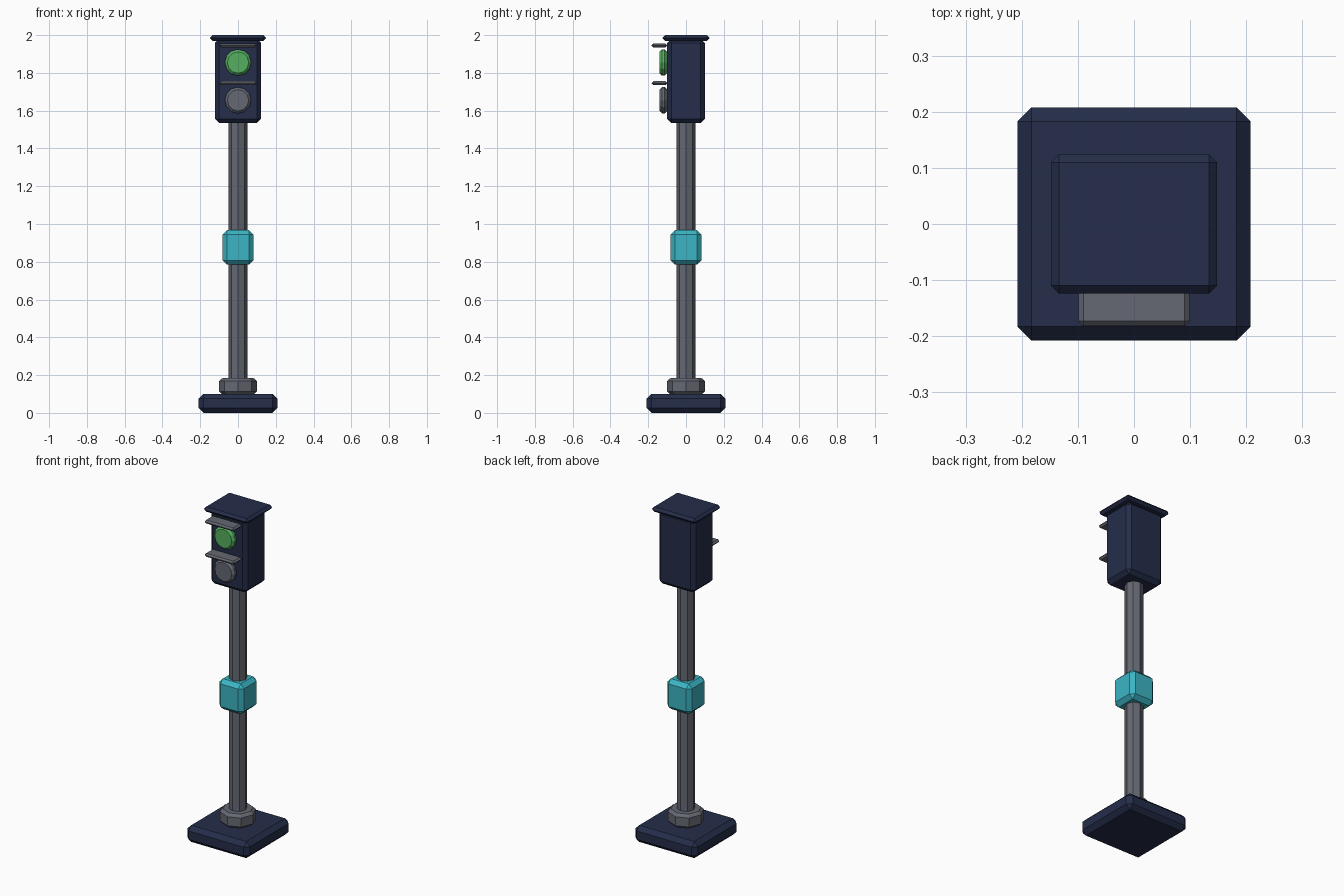
import bpy, bmesh
from math import pi
from mathutils import Matrix

if "Cube" in bpy.data.objects:
    bpy.data.objects.remove(bpy.data.objects["Cube"])


def material(name, rgb):
    m = bpy.data.materials.new(name)
    m.diffuse_color = (*rgb, 1)
    m.use_nodes = True
    m.node_tree.nodes["Principled BSDF"].inputs["Base Color"].default_value = m.diffuse_color
    return m


NAVY = material("navy", (0.018, 0.027, 0.069))
GREY = material("grey", (0.13, 0.14, 0.17))
TEAL = material("teal", (0.045, 0.46, 0.55))
GREEN = material("green", (0.09, 0.43, 0.114))


def finish(name, bm, mat, bevel, rim_only=False):
    """Chamfer the edges with one flat segment and link the object."""
    if bevel:
        edges = bm.edges[:]
        if rim_only:
            edges = [e for e in edges if any(len(f.verts) > 4 for f in e.link_faces)]
        bmesh.ops.bevel(bm, geom=edges, offset=bevel, segments=1,
                        affect='EDGES', clamp_overlap=True)
    bmesh.ops.recalc_face_normals(bm, faces=bm.faces)
    mesh = bpy.data.meshes.new(name)
    bm.to_mesh(mesh)
    bm.free()
    mesh.materials.append(mat)
    bpy.context.collection.objects.link(bpy.data.objects.new(name, mesh))


def box(name, low, high, mat, bevel):
    bm = bmesh.new()
    size = [b - a for a, b in zip(low, high)]
    mid = [(a + b) / 2 for a, b in zip(low, high)]
    bmesh.ops.create_cube(bm, size=1, matrix=Matrix.Translation(mid) @ Matrix.Diagonal((*size, 1)))
    finish(name, bm, mat, bevel)


def cylinder(name, centre, radius, depth, sides, mat, bevel=0, tilt=0):
    bm = bmesh.new()
    bmesh.ops.create_cone(bm, cap_ends=True, segments=sides, radius1=radius, radius2=radius,
                          depth=depth, matrix=Matrix.Translation(centre) @ Matrix.Rotation(tilt, 4, 'X'))
    finish(name, bm, mat, bevel, rim_only=True)


# Foot, collar and pole
box("base", (-0.208, -0.208, 0), (0.208, 0.208, 0.1), NAVY, 0.025)
cylinder("collar", (0, 0, 0.141), 0.1, 0.086, 8, GREY, 0.016)
cylinder("pole", (0, 0, 0.82), 0.05, 1.46, 8, GREY)

# Push button box
box("button_box", (-0.082, -0.082, 0.785), (0.082, 0.082, 0.967), TEAL, 0.023)

# Signal housing and roof
box("housing", (-0.122, -0.1, 1.535), (0.122, 0.1, 1.98), NAVY, 0.022)
box("roof", (-0.148, -0.124, 1.97), (0.148, 0.124, 2.0), NAVY, 0.014)

# Lamps, each with a visor above
for label, z, mat in (("upper", 1.855, GREEN), ("lower", 1.655, GREY)):
    cylinder(label + "_lamp", (0, -0.12, z), 0.07, 0.04, 12, mat, 0.013, pi / 2)
    box(label + "_visor", (-0.099, -0.182, z + 0.08), (0.099, -0.1, z + 0.101), GREY, 0.009)
